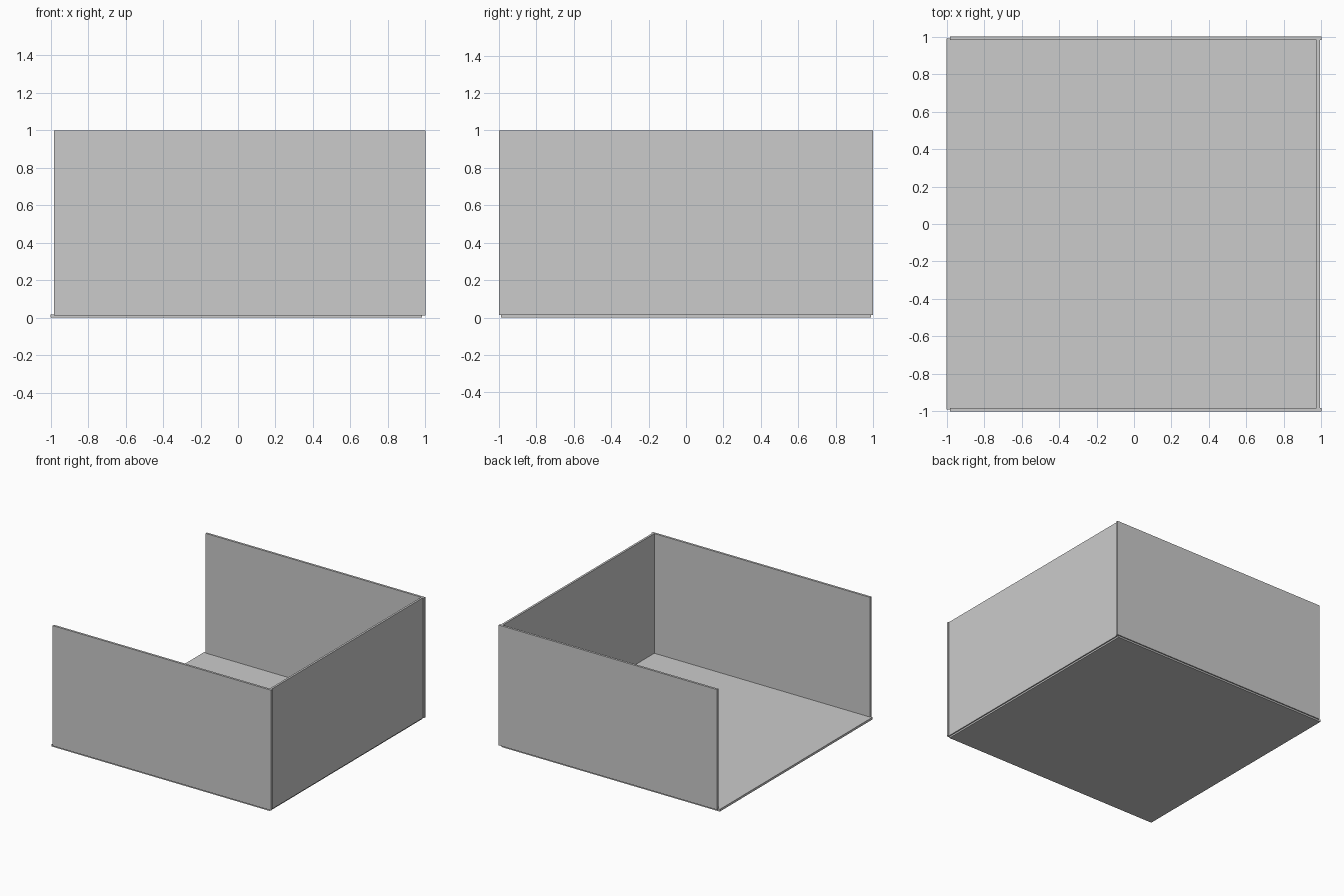
import bpy

if "Cube" in bpy.data.objects:
    bpy.data.objects.remove(bpy.data.objects["Cube"])


def box(name, x, y, z):
    """Axis-aligned panel from (min, max) pairs."""
    bpy.ops.mesh.primitive_cube_add(size=1, location=[sum(r) / 2 for r in (x, y, z)])
    ob = bpy.context.object
    ob.name = name
    ob.scale = [r[1] - r[0] for r in (x, y, z)]
    bpy.ops.object.transform_apply(location=False, rotation=False, scale=True)
    return ob


# Floor panel
box("floor", (-1, 0.982), (-0.99, 0.99), (0, 0.018))

# Front and back walls, the left side stays open
for name, s in (("front_wall", -1), ("back_wall", 1)):
    box(name, (-0.982, 1), sorted((s * 0.982, s)), (0.013, 1))

# Right wall between them
box("right_wall", (0.975, 0.992), (-0.99, 0.99), (0.013, 1))
